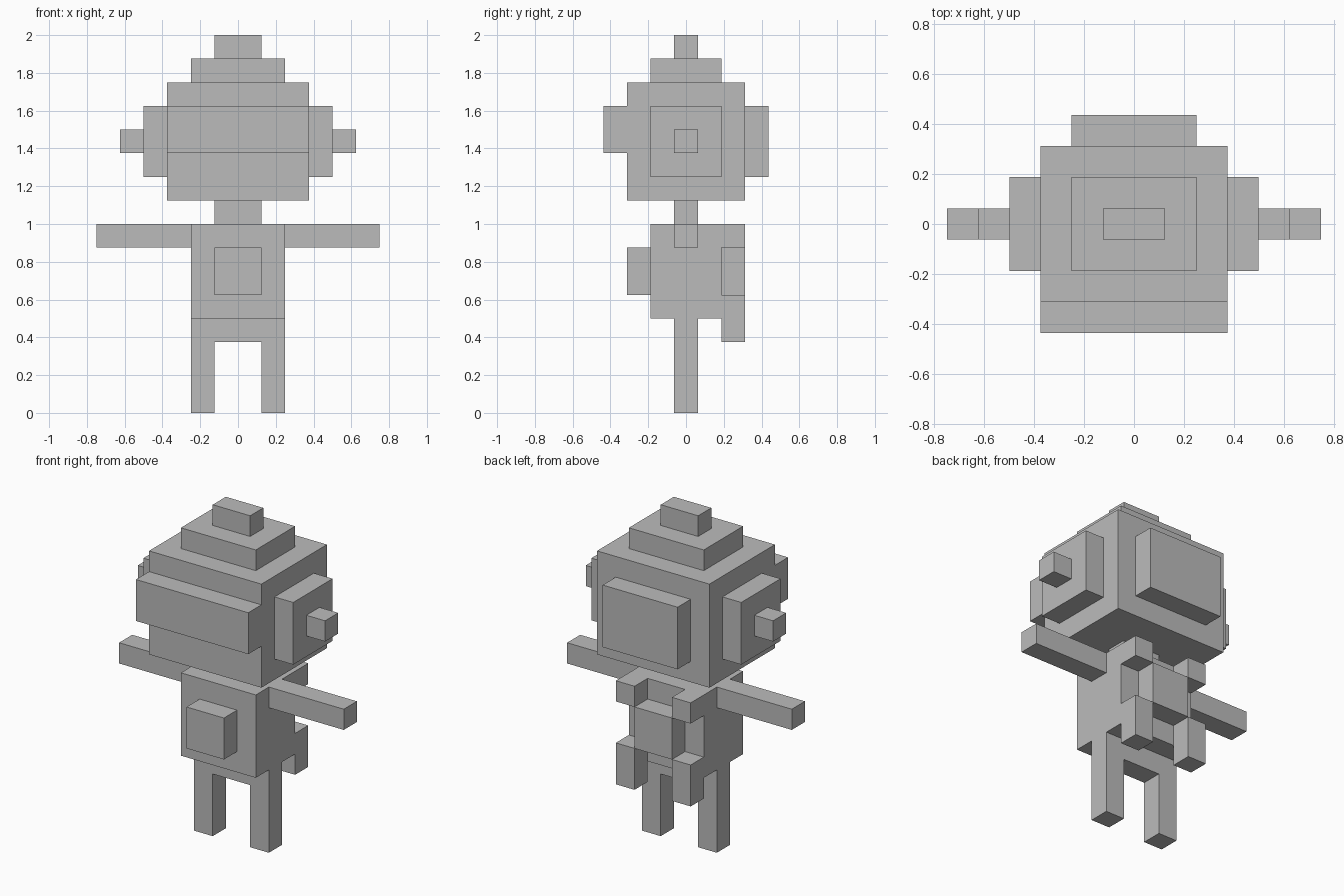
import bpy
import bmesh
from mathutils import Vector

if "Cube" in bpy.data.objects:
    bpy.data.objects.remove(bpy.data.objects["Cube"])

U = 0.125  # one block; all sizes below are counted in blocks

grey = bpy.data.materials.new("plain grey")
grey.diffuse_color = (0.5, 0.5, 0.5, 1.0)
grey.use_nodes = True
grey.node_tree.nodes["Principled BSDF"].inputs["Base Color"].default_value = grey.diffuse_color


def box(name, x, y, z, mirror=False):
    """Flat-faced box from (min, max) ranges, optionally mirrored across x = 0."""
    bm = bmesh.new()
    bmesh.ops.create_cube(bm, size=1.0)
    low = Vector((x[0], y[0], z[0])) * U
    high = Vector((x[1], y[1], z[1])) * U
    for v in bm.verts:
        v.co = [low[i] + (v.co[i] + 0.5) * (high[i] - low[i]) for i in range(3)]
    mesh = bpy.data.meshes.new(name)
    bm.to_mesh(mesh)
    bm.free()
    mesh.materials.append(grey)
    obj = bpy.data.objects.new(name, mesh)
    bpy.context.collection.objects.link(obj)
    if mirror:
        mod = obj.modifiers.new("mirror", 'MIRROR')
        mod.use_mirror_merge = False
    return obj


# Head with stepped crown
box("head", (-3, 3), (-2.5, 2.5), (9, 14))
box("crown", (-2, 2), (-1.5, 1.5), (14, 15))
box("crown_tip", (-1, 1), (-0.5, 0.5), (15, 16))
box("visor", (-3, 3), (-3.5, -2.5), (11, 13))
box("head_back_plate", (-2, 2), (2.5, 3.5), (10, 13))
box("ears", (3, 4), (-1.5, 1.5), (10, 13), mirror=True)
box("ear_knobs", (4, 5), (-0.5, 0.5), (11, 12), mirror=True)

# Torso
box("neck", (-1, 1), (-0.5, 0.5), (8, 9))
box("torso", (-2, 2), (-1.5, 1.5), (4, 8))
box("chest_panel", (-1, 1), (-2.5, -1.5), (5, 7))
box("arms", (2, 6), (-0.5, 0.5), (7, 8), mirror=True)

# Backpack with upper mounts and lower thrusters
box("backpack", (-1, 1), (1.5, 2.5), (5, 7))
box("backpack_mounts", (1, 2), (1.5, 2.5), (7, 8), mirror=True)
box("thrusters", (1, 2), (1.5, 2.5), (3, 5), mirror=True)

# Hips and legs
box("hips", (-1, 1), (-0.5, 0.5), (3, 4))
box("legs", (1, 2), (-0.5, 0.5), (0, 4), mirror=True)
